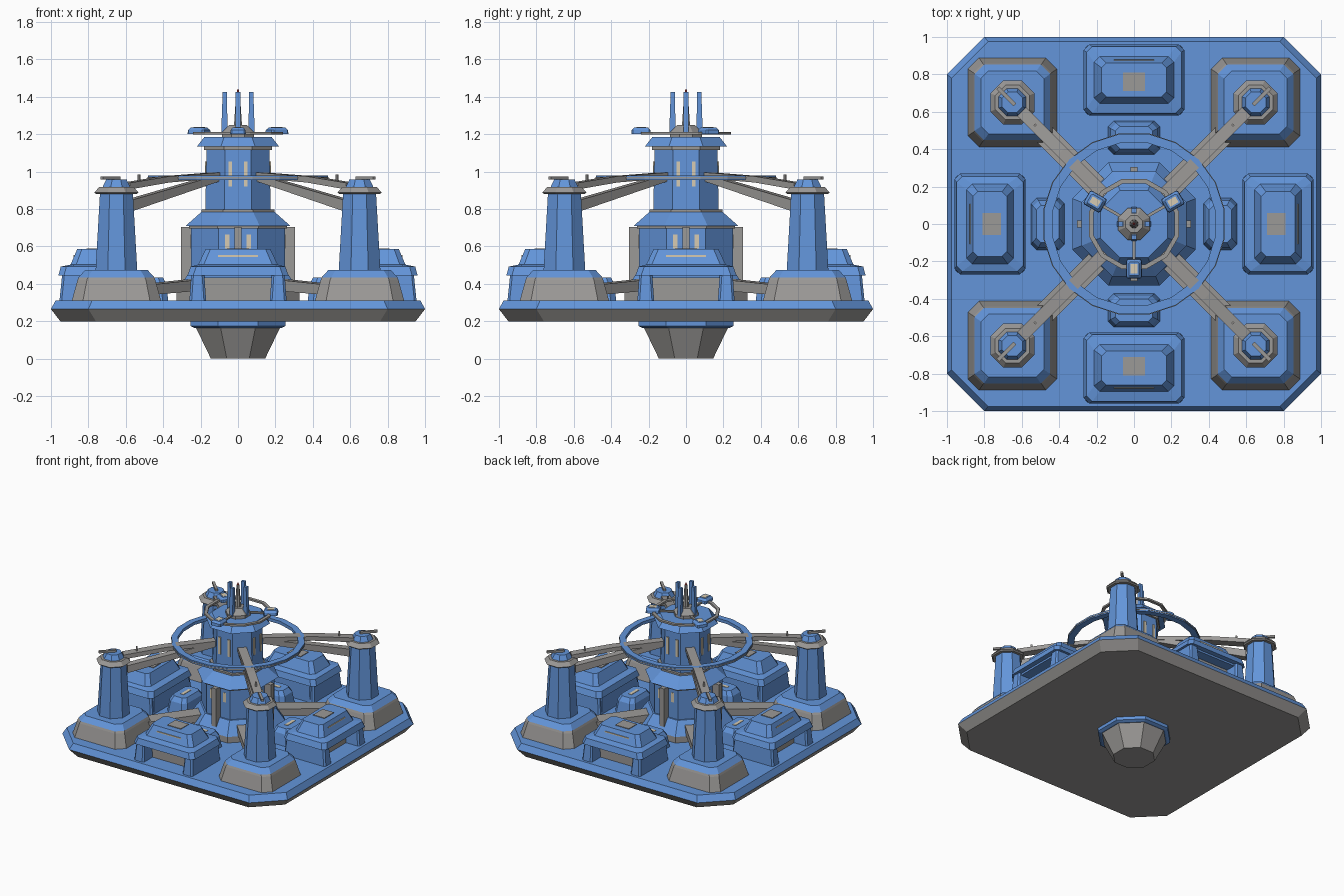
import bpy, bmesh, math
from mathutils import Matrix, Vector

if "Cube" in bpy.data.objects:
    bpy.data.objects.remove(bpy.data.objects["Cube"])


def material(name, rgb):
    m = bpy.data.materials.new(name)
    m.diffuse_color = (*rgb, 1)
    m.use_nodes = True
    m.node_tree.nodes["Principled BSDF"].inputs["Base Color"].default_value = m.diffuse_color
    return m


BLUE = material("hull blue", (0.125, 0.30, 0.70))
GRAY = material("warm gray", (0.33, 0.32, 0.31))
LIGHT = material("window beige", (0.68, 0.60, 0.45))
RED = material("beacon red", (0.6, 0.05, 0.04))


def finish(name, bm, mats, loc=(0, 0, 0), turn=0):
    """Turn a bmesh into an object, moved to loc and then turned about the z axis."""
    bmesh.ops.recalc_face_normals(bm, faces=bm.faces)
    me = bpy.data.meshes.new(name)
    bm.transform(Matrix.Rotation(turn, 4, 'Z') @ Matrix.Translation(Vector(loc)))
    bm.to_mesh(me)
    bm.free()
    for m in mats:
        me.materials.append(m)
    ob = bpy.data.objects.new(name, me)
    bpy.context.collection.objects.link(ob)
    return ob


def loft(name, levels, mats, bands=None, loc=(0, 0, 0), turn=0):
    """Stack chamfered rectangles (hx, hy, chamfer, z); bands gives a material per step."""
    bm = bmesh.new()
    rings = []
    for hx, hy, c, z in levels:
        pts = [(hx, hy - c), (hx - c, hy), (c - hx, hy), (-hx, hy - c),
               (-hx, c - hy), (c - hx, -hy), (hx - c, -hy), (hx, c - hy)]
        rings.append([bm.verts.new((x, y, z)) for x, y in pts])
    bands = bands or [0] * (len(levels) - 1)
    for a, b, k in zip(rings, rings[1:], bands):
        for i in range(8):
            j = (i + 1) % 8
            bm.faces.new((a[i], a[j], b[j], b[i])).material_index = k
    bm.faces.new(rings[0]).material_index = bands[0]
    bm.faces.new(rings[-1]).material_index = bands[-1]
    return finish(name, bm, mats, loc, turn)


def octa(name, levels, mats, bands=None, loc=(0, 0, 0), turn=0):
    """Regular octagonal column from (inradius, z) levels."""
    return loft(name, [(r, r, r * 0.5858, z) for r, z in levels], mats, bands, loc, turn)


def prism(name, profile, half, mat, turn=0, off=0):
    """Profile in radius and height, extruded sideways by +-half around off."""
    bm = bmesh.new()
    a = [bm.verts.new((r, off - half, z)) for r, z in profile]
    b = [bm.verts.new((r, off + half, z)) for r, z in profile]
    n = len(profile)
    for i in range(n):
        j = (i + 1) % n
        bm.faces.new((a[i], a[j], b[j], b[i]))
    bm.faces.new(a)
    bm.faces.new(b)
    return finish(name, bm, [mat], turn=turn)


def bar(name, r0, r1, z0, z1, half, mat, turn=0, off=0):
    return prism(name, [(r0, z0), (r1, z0), (r1, z1), (r0, z1)], half, mat, turn, off)


def ring(name, r0, r1, z0, z1, n, mat):
    """Flat-sided hoop."""
    bm = bmesh.new()
    loops = []
    for i in range(n):
        a = math.tau * (i + 0.5) / n
        loops.append([bm.verts.new((r * math.cos(a), r * math.sin(a), z))
                      for r, z in ((r0, z0), (r1, z0), (r1, z1), (r0, z1))])
    for i in range(n):
        p, q = loops[i], loops[(i + 1) % n]
        for j in range(4):
            k = (j + 1) % 4
            bm.faces.new((p[j], p[k], q[k], q[j]))
    return finish(name, bm, [mat])


BG = [BLUE, GRAY]

# base plate with gray underside
loft("base_plate", [(0.95, 0.95, 0.19, 0.2), (1, 1, 0.2, 0.265), (0.975, 0.975, 0.195, 0.312)],
     BG, [1, 0])

# keel below the plate
octa("keel_collar", [(0.235, 0.165), (0.255, 0.175), (0.255, 0.21)], BG)
octa("keel_cone", [(0.145, 0), (0.225, 0.166)], [GRAY])

# central tower
octa("tower_foot", [(0.33, 0.30), (0.33, 0.36), (0.262, 0.46)], BG, [1, 0])
octa("tower_lower", [(0.25, 0.30), (0.25, 0.695), (0.262, 0.696), (0.262, 0.712)], BG, [0, 1, 1])
octa("tower_shoulder", [(0.28, 0.71), (0.195, 0.785), (0.195, 0.798)], BG, [0, 1])
octa("tower_upper", [(0.175, 0.79), (0.168, 1.115), (0.182, 1.116), (0.182, 1.135)], BG, [0, 1, 1])
octa("tower_cap", [(0.22, 1.134), (0.18, 1.185)], BG)

# big ring round the tower, with a gray stripe
ring("halo_ring", 0.44, 0.488, 0.955, 0.98, 20, BLUE)
ring("halo_stripe", 0.47, 0.491, 0.964, 0.970, 20, GRAY)

# mast on top: hub, spire and beacon
octa("mast_hub", [(0.085, 1.18), (0.085, 1.21), (0.045, 1.25)], [GRAY])
octa("mast_spire", [(0.022, 1.24), (0.01, 1.42)], [GRAY])
octa("mast_beacon", [(0.007, 1.42), (0.004, 1.438)], [RED])

# sensor ring with three pods
ring("sensor_ring", 0.225, 0.25, 1.198, 1.212, 12, GRAY)
for deg in (30, 150, 270):
    t = math.radians(deg)
    bar("sensor_spoke", 0.04, 0.24, 1.198, 1.21, 0.008, GRAY, t)
    loft("sensor_pod", [(0.052, 0.042, 0.008, 1.2), (0.05, 0.04, 0.008, 1.222),
                        (0.036, 0.028, 0.006, 1.237)], [BLUE], loc=(0.24, 0, 0), turn=t)
    bar("pod_plate", 0.215, 0.265, 1.235, 1.239, 0.018, LIGHT, t)

# parts repeated on the four sides (radius axis points outward)
for k in range(4):
    t = math.radians(90 * k)
    # mast blades and tower fins
    prism("mast_blade", [(0.055, 1.2), (0.09, 1.2), (0.082, 1.425), (0.06, 1.425)], 0.014, BLUE, t)
    bar("tower_fin", 0.24, 0.305, 0.40, 0.705, 0.02, GRAY, t)
    for s in (-1, 1):
        bar("upper_window", 0.165, 0.177, 0.92, 1.055, 0.01, LIGHT, t, s * 0.042)
        bar("lower_window", 0.245, 0.254, 0.59, 0.665, 0.012, LIGHT, t, s * 0.058)

    # hangar: pillars, back block, gray recess, stepped roof
    c = (0.77, 0, 0)
    for s in (-1, 1):
        loft("hangar_pillar", [(0.185, 0.045, 0.012, 0.305), (0.17, 0.035, 0.012, 0.45)],
             [BLUE], loc=(0.77, s * 0.215, 0), turn=t)
    loft("hangar_rear", [(0.05, 0.25, 0.02, 0.305), (0.045, 0.24, 0.02, 0.45)],
         [BLUE], loc=(0.635, 0, 0), turn=t)
    bar("hangar_recess", 0.66, 0.84, 0.305, 0.432, 0.185, GRAY, t)
    bar("hangar_lintel", 0.66, 0.92, 0.43, 0.45, 0.19, BLUE, t)
    loft("hangar_roof", [(0.19, 0.27, 0.03, 0.445), (0.178, 0.253, 0.03, 0.492),
                         (0.125, 0.213, 0.03, 0.503), (0.09, 0.173, 0.025, 0.585)],
         [BLUE], loc=c, turn=t)
    bar("roof_hatch", 0.71, 0.81, 0.58, 0.590, 0.06, GRAY, t)
    bar("roof_light", 0.868, 0.879, 0.544, 0.553, 0.108, LIGHT, t)

    # small block between hangar and tower
    loft("inner_block", [(0.09, 0.14, 0.03, 0.305), (0.078, 0.125, 0.03, 0.40),
                         (0.06, 0.10, 0.025, 0.435)], [BLUE], loc=(0.462, 0, 0), turn=t)
    bar("block_light", 0.45, 0.475, 0.43, 0.438, 0.05, LIGHT, t)

    # corner tower: pedestal, column, collar and turret
    d = t + math.pi / 4
    x, y = (0.65 if k in (0, 3) else -0.65), (0.65 if k < 2 else -0.65)
    loft("corner_pedestal", [(0.24, 0.24, 0.06, 0.305), (0.208, 0.208, 0.05, 0.42),
                             (0.202, 0.202, 0.05, 0.435), (0.168, 0.168, 0.04, 0.473)],
         BG, [1, 1, 0], loc=(x, y, 0))
    octa("corner_column", [(0.112, 0.46), (0.088, 0.885)], [BLUE], loc=(x, y, 0))
    octa("corner_collar", [(0.108, 0.88), (0.118, 0.888), (0.092, 0.918)], [GRAY], loc=(x, y, 0))
    octa("turret_cap", [(0.075, 0.915), (0.055, 0.957)], [BLUE], loc=(x, y, 0))
    bar("turret_bar", 0.90, 1.03, 0.957, 0.973, 0.01, GRAY, d)

    # diagonal beams, braces and ground struts
    prism("upper_beam", [(0.15, 0.965), (0.55, 0.942), (0.85, 0.905),
                         (0.85, 0.94), (0.55, 0.975), (0.15, 0.997)], 0.033, GRAY, d)
    prism("beam_brace", [(0.16, 0.95), (0.82, 0.79), (0.82, 0.85), (0.16, 0.985)], 0.028, GRAY, d)
    bar("beam_peg", 0.742, 0.754, 0.92, 0.985, 0.006, GRAY, d)
    prism("ground_strut", [(0.25, 0.37), (0.72, 0.34), (0.72, 0.395), (0.25, 0.43)],
          0.058, GRAY, d)
